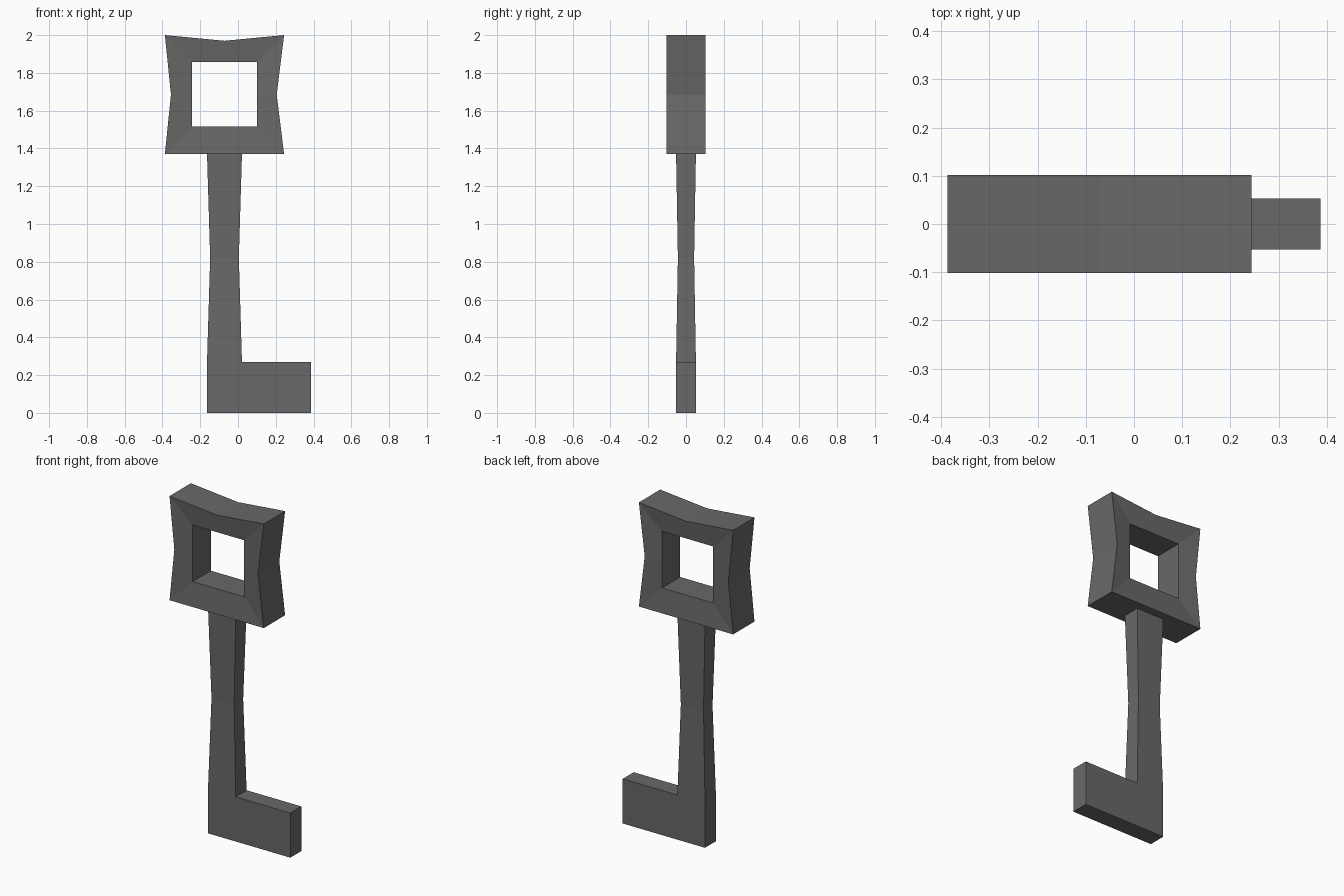
import bpy
import bmesh

cube = bpy.data.objects.get("Cube")
if cube:
    bpy.data.objects.remove(cube, do_unlink=True)

metal = bpy.data.materials.new("dark_grey_metal")
metal.use_nodes = True
GREY = (0.14, 0.14, 0.14, 1)
metal.diffuse_color = GREY
metal.node_tree.nodes["Principled BSDF"].inputs["Base Color"].default_value = GREY


def finish(name, bm):
    bmesh.ops.recalc_face_normals(bm, faces=bm.faces)
    mesh = bpy.data.meshes.new(name)
    bm.to_mesh(mesh)
    bm.free()
    mesh.materials.append(metal)
    obj = bpy.data.objects.new(name, mesh)
    bpy.context.collection.objects.link(obj)


def bridge(bm, a, b):
    n = len(a)
    for i in range(n):
        j = (i + 1) % n
        bm.faces.new((a[i], a[j], b[j], b[i]))


# Key bow: pinched square frame whose faces slope in towards the hole
CX = -0.0715
outer = [(-0.387, 1.37), (CX, 1.37), (0.244, 1.37), (0.205, 1.685),
         (0.244, 2.0), (CX, 1.97), (-0.387, 2.0), (-0.355, 1.685)]
inner = [(-0.243, 1.515), (CX, 1.515), (0.1, 1.515), (0.1, 1.686),
         (0.1, 1.858), (CX, 1.858), (-0.243, 1.858), (-0.243, 1.686)]
bm = bmesh.new()
rings = [[bm.verts.new((x, y, z)) for x, z in pts]
         for pts, y in ((outer, -0.102), (outer, 0.102), (inner, 0.087), (inner, -0.087))]
for k in range(4):
    bridge(bm, rings[k], rings[(k + 1) % 4])
finish("bow_frame", bm)

# Shaft with a narrow waist, and the bit extruded from its lowest segment
bm = bmesh.new()
sections = [(0, 0.0925, 0.0525), (0.27, 0.0925, 0.0525), (0.82, 0.076, 0.043), (1.37, 0.0925, 0.0525)]
loops = [[bm.verts.new((CX + sx * w, sy * d, z)) for sx, sy in ((-1, -1), (1, -1), (1, 1), (-1, 1))]
         for z, w, d in sections]
for a, b in zip(loops, loops[1:]):
    bridge(bm, a, b)
bm.faces.new(loops[0])
bm.faces.new(loops[-1])
side = [f for f in bm.faces if all(v.co.x > 0 and v.co.z < 0.3 for v in f.verts)]
ext = bmesh.ops.extrude_face_region(bm, geom=side)
for v in ext["geom"]:
    if isinstance(v, bmesh.types.BMVert):
        v.co.x = 0.387
bmesh.ops.delete(bm, geom=side, context='FACES_ONLY')
finish("shaft_and_bit", bm)
